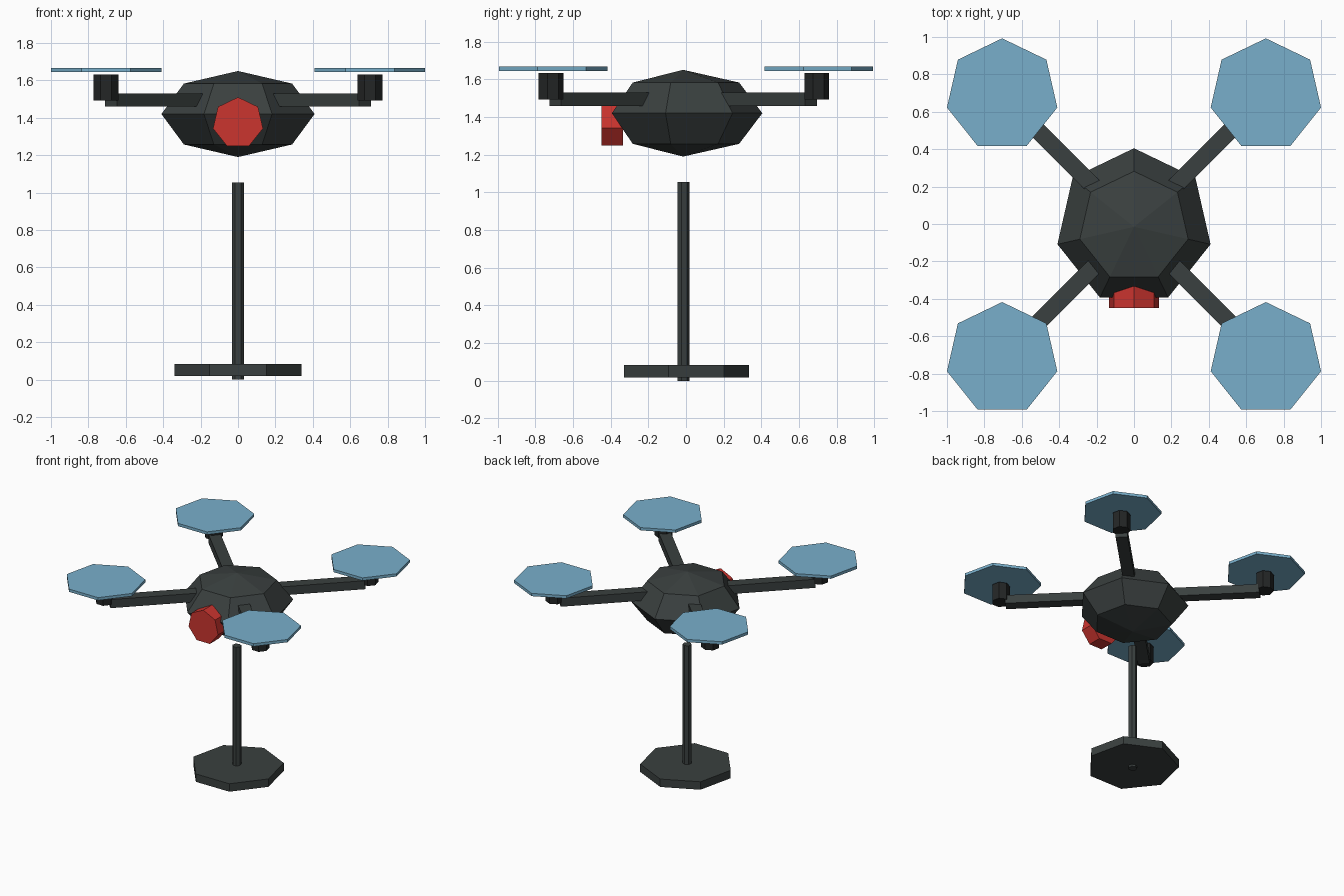
import bpy
import bmesh
from math import radians, sqrt
from mathutils import Matrix

if "Cube" in bpy.data.objects:
    bpy.data.objects.remove(bpy.data.objects["Cube"], do_unlink=True)

SIDES = 7
AXIS_Y = -0.015   # the frame sits slightly forward of centre
ROTOR = 0.705     # rotor offset along x and y


def material(name, rgb):
    mat = bpy.data.materials.new(name)
    mat.use_nodes = True
    mat.diffuse_color = (*rgb, 1)
    mat.node_tree.nodes["Principled BSDF"].inputs["Base Color"].default_value = (*rgb, 1)
    return mat


charcoal = material("charcoal", (0.042, 0.051, 0.050))
black = material("black", (0.017, 0.019, 0.019))
red = material("red", (0.60, 0.035, 0.028))
blue = material("light blue", (0.19, 0.43, 0.60))


def finish(name, bm, mat):
    mesh = bpy.data.meshes.new(name)
    bm.to_mesh(mesh)
    bm.free()
    mesh.materials.append(mat)
    obj = bpy.data.objects.new(name, mesh)
    bpy.context.collection.objects.link(obj)
    return obj


def prism(name, mat, radius, low, high, x=0, y=AXIS_Y):
    """Upright seven-sided prism with one corner towards the back."""
    bm = bmesh.new()
    bmesh.ops.create_cone(bm, cap_ends=True, segments=SIDES, radius1=radius, radius2=radius,
                          depth=high - low, matrix=Matrix.Translation((x, y, (low + high) / 2)))
    return finish(name, bm, mat)


# Stand
prism("stand_base", charcoal, 0.349, 0.018, 0.083)
prism("stand_pole", charcoal, 0.034, 0, 1.055)

# Flattened faceted body
bm = bmesh.new()
bmesh.ops.create_uvsphere(bm, u_segments=SIDES, v_segments=4, radius=1,
                          matrix=Matrix.Translation((0, AXIS_Y, 1.42))
                          @ Matrix.Diagonal((0.42, 0.42, 0.23, 1)))
finish("body", bm, charcoal)

# Camera barrel on the front
bm = bmesh.new()
bmesh.ops.create_cone(bm, cap_ends=True, segments=SIDES, radius1=0.137, radius2=0.137, depth=0.115,
                      matrix=Matrix.Translation((0, -0.392, 1.373)) @ Matrix.Rotation(radians(90), 4, "X"))
finish("camera", bm, red)

# Four diagonal arms, each with a motor and a rotor disc
for side, sx in (("left", 1), ("right", -1)):
    for end, sy in (("front", -1), ("back", 1)):
        tag = f"{end}_{side}"
        inner, outer, width, height = 0.16, 0.96, 0.09, 0.07
        mid = (inner + outer) / 2 / sqrt(2)
        bm = bmesh.new()
        bmesh.ops.create_cube(bm, size=1,
                              matrix=Matrix.Translation((sx * mid, sy * mid + AXIS_Y, 1.494))
                              @ Matrix.Rotation(radians(45 * sx * sy), 4, "Z")
                              @ Matrix.Diagonal((outer - inner, width, height, 1)))
        finish(f"{tag}_arm", bm, charcoal)
        x, y = sx * ROTOR, sy * ROTOR + AXIS_Y
        prism(f"{tag}_motor", black, 0.069, 1.492, 1.632, x, y)
        prism(f"{tag}_rotor", blue, 0.3026, 1.644, 1.667, x, y)
